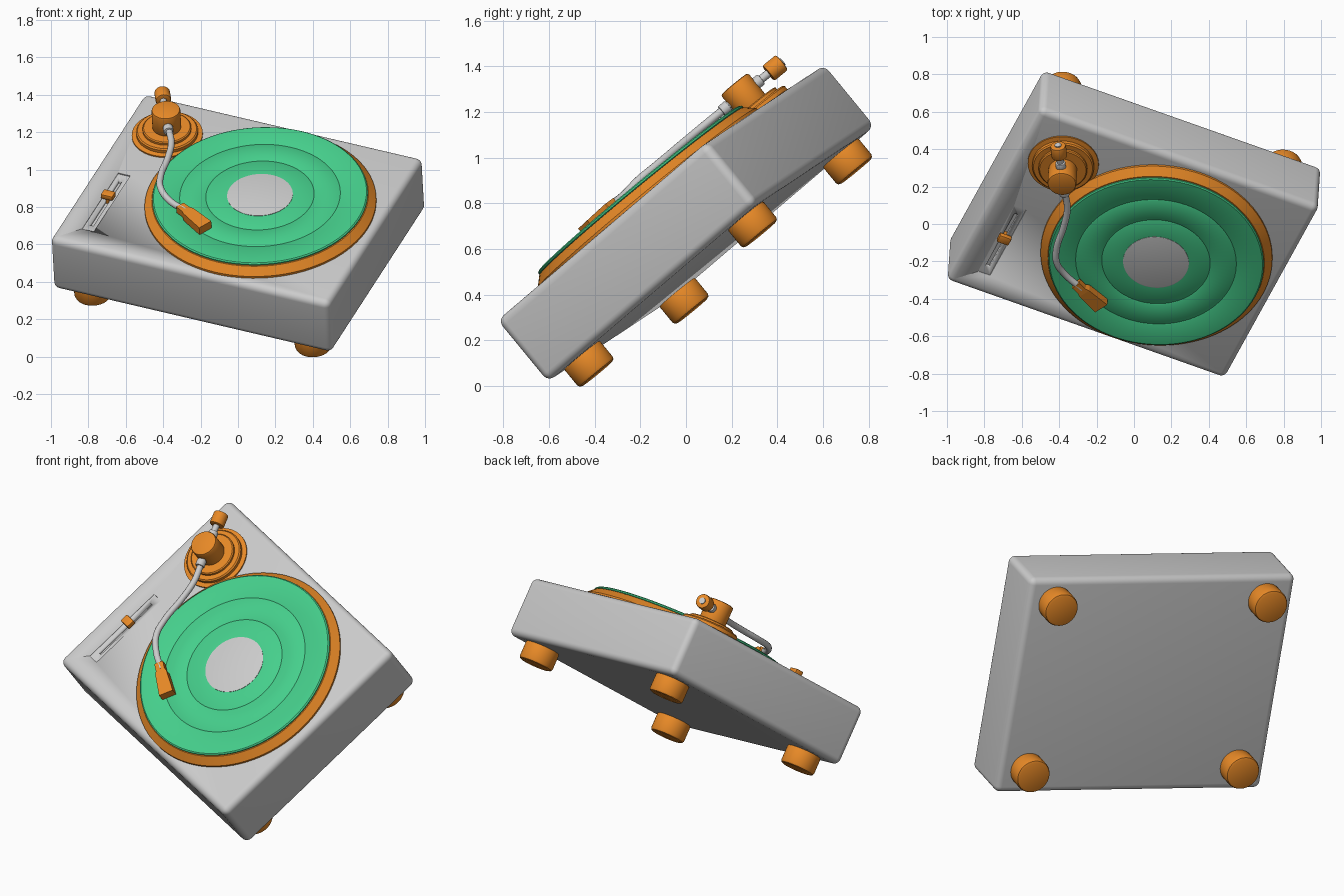
import bpy, bmesh, math
from mathutils import Matrix, Vector

if "Cube" in bpy.data.objects:
    bpy.data.objects.remove(bpy.data.objects["Cube"])

# Tilted frame: local z = 0 is the deck surface, origin at its centre
ex = Vector((0.92, -0.325, -0.215)).normalized()
ey = Vector((0.39, 0.70, 0.597))
ey = (ey - ey.dot(ex) * ex).normalized()
ez = ex.cross(ey)
HALF = 0.175
FRAME = Matrix((ex, ey, ez)).transposed().to_4x4()
FRAME.translation = Vector((0, 0, 0.713)) + ez * HALF


def material(name, color):
    m = bpy.data.materials.new(name)
    m.diffuse_color = color
    m.use_nodes = True
    m.node_tree.nodes["Principled BSDF"].inputs["Base Color"].default_value = m.diffuse_color
    return m


ORANGE = material("orange", (0.8, 0.25, 0.02, 1))
GREEN = material("green", (0.06, 0.62, 0.26, 1))


def finish(ob, mat=None, smooth=True):
    ob.matrix_world = FRAME
    if mat:
        ob.data.materials.append(mat)
    if smooth:
        bpy.ops.object.select_all(action='DESELECT')
        ob.select_set(True)
        bpy.context.view_layer.objects.active = ob
        bpy.ops.object.shade_smooth_by_angle(angle=math.radians(35))
    return ob


def from_bmesh(name, bm):
    bmesh.ops.recalc_face_normals(bm, faces=bm.faces)
    me = bpy.data.meshes.new(name)
    bm.to_mesh(me)
    bm.free()
    ob = bpy.data.objects.new(name, me)
    bpy.context.collection.objects.link(ob)
    return ob


def lathe(name, profile, loc, mat=None, axis=(0, 0, 1), seg=64):
    """Turn a list of (radius, height) points into a capped solid."""
    bm = bmesh.new()
    rings = [[bm.verts.new((r * math.cos(2 * math.pi * i / seg),
                            r * math.sin(2 * math.pi * i / seg), z))
              for i in range(seg)] for r, z in profile]
    for a, b in zip(rings, rings[1:]):
        for i in range(seg):
            j = (i + 1) % seg
            bm.faces.new((a[i], a[j], b[j], b[i]))
    bm.faces.new(rings[0][::-1])
    bm.faces.new(rings[-1])
    rot = Vector((0, 0, 1)).rotation_difference(Vector(axis)).to_matrix().to_4x4()
    bm.transform(Matrix.Translation(loc) @ rot)
    return finish(from_bmesh(name, bm), mat)


def drum(r, z0, z1, b):
    """Cylinder profile with rounded rims."""
    return [(r - b, z0), (r - 0.3 * b, z0 + 0.3 * b), (r, z0 + b),
            (r, z1 - b), (r - 0.3 * b, z1 - 0.3 * b), (r - b, z1)]


def box(name, size, center, mat=None, bevel=0.0, segs=4):
    bm = bmesh.new()
    bmesh.ops.create_cube(bm, size=1)
    bm.transform(Matrix.Translation(center) @ Matrix.Diagonal((*size, 1)))
    if bevel:
        bmesh.ops.bevel(bm, geom=bm.edges[:], offset=bevel, segments=segs,
                        profile=0.5, affect='EDGES')
    return finish(from_bmesh(name, bm), mat)


# Case with a recessed slider track
case = box("case", (1.62, 1.31, 2 * HALF), (0, 0, -HALF), bevel=0.037, segs=6)
for name, size in (("track_cutter", (0.07, 0.50, 0.012)),
                   ("slot_cutter", (0.022, 0.40, 0.05))):
    cutter = box(name, size, (-0.645, -0.27, 0))
    mod = case.modifiers.new(name, 'BOOLEAN')
    mod.operation = 'DIFFERENCE'
    mod.solver = 'EXACT'
    mod.object = cutter
    bpy.context.view_layer.objects.active = case
    bpy.ops.object.modifier_apply(modifier=name)
    bpy.data.objects.remove(cutter)

# Slider knob
box("slider_stem", (0.018, 0.03, 0.05), (-0.645, -0.235, -0.002), ORANGE)
box("slider_knob", (0.068, 0.05, 0.03), (-0.645, -0.235, 0.023), ORANGE, 0.006, 2)

# Feet
for sx in (-1, 1):
    for sy in (-1, 1):
        lathe("foot", drum(0.1, -0.455, -0.34, 0.016),
              (sx * 0.64, sy * 0.51, 0), ORANGE, seg=48)

# Platter, record with shallow grooves, and label
centre = (0.142, -0.007, 0)
lathe("platter", [(0.62, -0.005), (0.62, 0.012), (0.58, 0.05)], centre, ORANGE, seg=96)
groove = []
for r in (0.43, 0.29):
    groove += [(r + 0.005, 0.066), (r, 0.063), (r - 0.005, 0.066)]
lathe("record", [(0.57, 0.049), (0.577, 0.054), (0.577, 0.061), (0.57, 0.066)]
      + groove + [(0.17, 0.066)], centre, GREEN, seg=96)
lathe("record_label", [(0.176, 0.06), (0.176, 0.068), (0.172, 0.069)], centre)

# Tonearm base: stepped disc and pivot pillar
pivot = Vector((-0.555, 0.363, 0))
lathe("arm_base", [(0.19, -0.005), (0.19, 0.008), (0.165, 0.012), (0.165, 0.03),
                   (0.158, 0.037), (0.13, 0.037), (0.13, 0.05), (0.124, 0.055)],
      pivot, ORANGE)
lathe("arm_pillar", drum(0.077, 0.05, 0.178, 0.01), pivot, ORANGE, seg=48)

# Curved arm tube
H = 0.12
path = [(-0.665, 0.563), (-0.555, 0.363), (-0.497, 0.265), (-0.447, 0.175), (-0.417, 0.058),
        (-0.393, -0.10), (-0.355, -0.191), (-0.278, -0.258), (-0.16, -0.31)]
cu = bpy.data.curves.new("arm_tube", 'CURVE')
cu.dimensions = '3D'
cu.bevel_depth = 0.018
cu.bevel_resolution = 4
cu.use_fill_caps = True
sp = cu.splines.new('BEZIER')
sp.bezier_points.add(len(path) - 1)
for p, (x, y) in zip(sp.bezier_points, path):
    p.co = (x, y, H if y > -0.2 else H - 0.012)
    p.handle_left_type = p.handle_right_type = 'AUTO'
sp.resolution_u = 8
tube = bpy.data.objects.new("arm_tube", cu)
bpy.context.collection.objects.link(tube)
tube.matrix_world = FRAME

# Collars and counterweight along the arm axis
back = Vector((-0.482, 0.876, 0))
shaft = pivot + Vector((0, 0, H))
for z in (-0.1, 0.085):
    lathe("arm_collar", drum(0.027, z - 0.02, z + 0.02, 0.004), shaft, None, back, 32)
lathe("counterweight", drum(0.042, 0.145, 0.222, 0.008), shaft, ORANGE, back, 32)

# Head shell: a wedge that widens toward the tip
bm = bmesh.new()
d = Vector((0.89, -0.456, 0))
n = Vector((0.456, 0.89, 0))
start = Vector((-0.20, -0.293, 0))
sections = []
for t, w, lo, hi in ((0, 0.026, 0.085, 0.125), (0.05, 0.026, 0.085, 0.125),
                     (0.07, 0.034, 0.075, 0.125), (0.21, 0.042, 0.067, 0.115)):
    sections.append([bm.verts.new(start + d * t + n * s * w + Vector((0, 0, z)))
                     for s, z in ((-1, lo), (1, lo), (1, hi), (-1, hi))])
for a, b in zip(sections, sections[1:]):
    for i in range(4):
        j = (i + 1) % 4
        bm.faces.new((a[i], a[j], b[j], b[i]))
bm.faces.new(sections[0][::-1])
bm.faces.new(sections[-1])
finish(from_bmesh("head_shell", bm), ORANGE, smooth=False)
